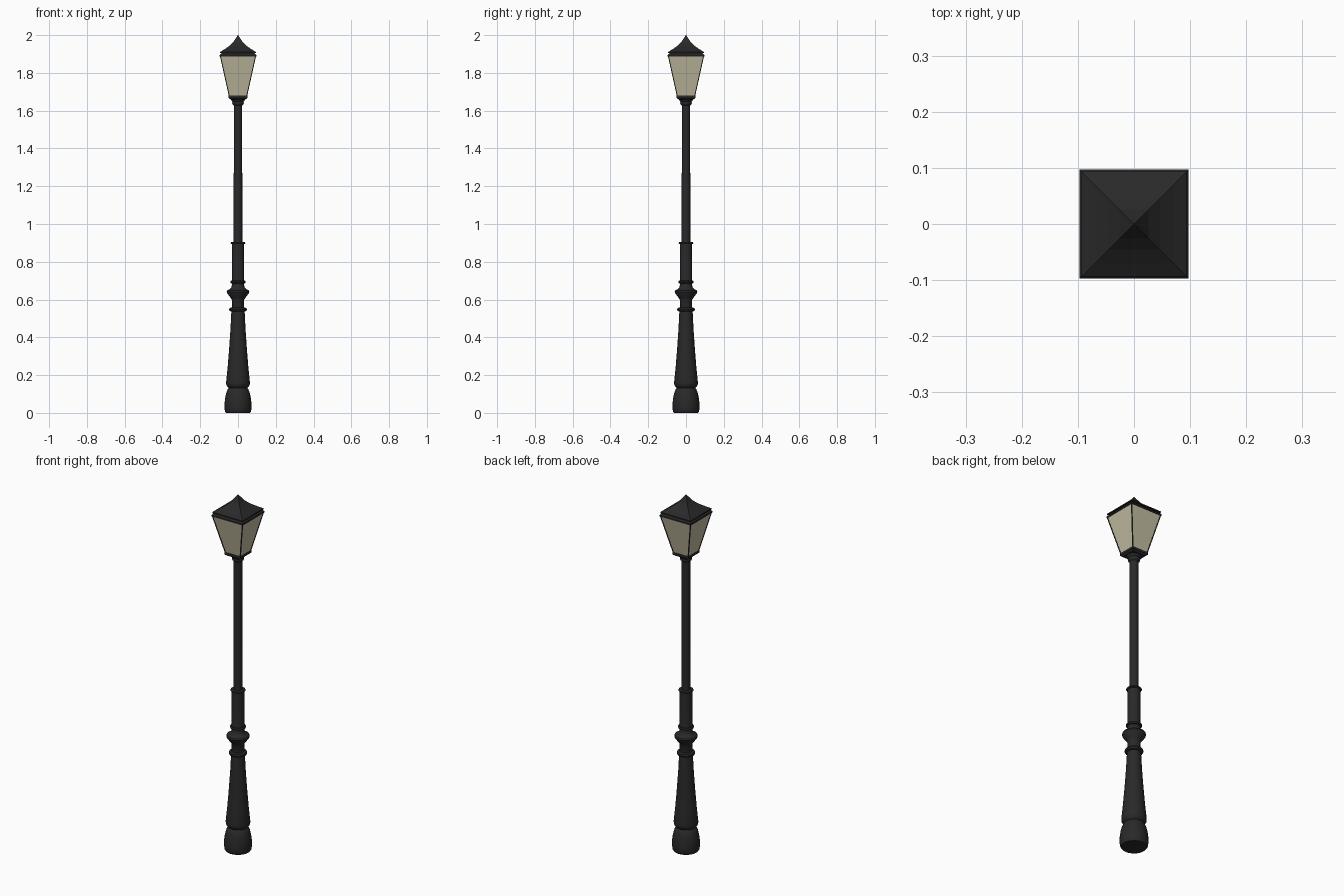
import bpy, bmesh, math

if "Cube" in bpy.data.objects:
    bpy.data.objects.remove(bpy.data.objects["Cube"])


def material(name, colour):
    m = bpy.data.materials.new(name)
    m.diffuse_color = colour
    m.use_nodes = True
    m.node_tree.nodes["Principled BSDF"].inputs["Base Color"].default_value = m.diffuse_color
    return m


IRON = material("black iron", (0.022, 0.022, 0.022, 1))
GLASS = material("cream glass", (0.55, 0.51, 0.36, 0.88))


def finish(name, bm, mat, smooth=False):
    bmesh.ops.recalc_face_normals(bm, faces=bm.faces)
    me = bpy.data.meshes.new(name)
    bm.to_mesh(me)
    bm.free()
    me.materials.append(mat)
    ob = bpy.data.objects.new(name, me)
    bpy.context.collection.objects.link(ob)
    if smooth:
        bpy.ops.object.select_all(action='DESELECT')
        ob.select_set(True)
        bpy.context.view_layer.objects.active = ob
        bpy.ops.object.shade_smooth_by_angle(angle=math.radians(35))
    return ob


def turned(name, profile, mat, sides=32, smooth=True):
    """Stack rings of (radius, z); with 4 sides the radius is the half width."""
    bm = bmesh.new()
    square = sides == 4
    k, turn = (math.sqrt(2), math.pi / 4) if square else (1, 0)
    rings = []
    for r, z in profile:
        angles = [turn + i * math.tau / sides for i in range(sides)]
        rings.append([bm.verts.new((r * k * math.cos(a), r * k * math.sin(a), z)) for a in angles])
    for a, b in zip(rings, rings[1:]):
        for i in range(sides):
            j = (i + 1) % sides
            bm.faces.new((a[i], a[j], b[j], b[i]))
    bm.faces.new(rings[0])
    bm.faces.new(rings[-1])
    return finish(name, bm, mat, smooth and not square)


# Rounded foot
turned("foot", [(0.064, 0), (0.069, 0.008), (0.072, 0.03), (0.071, 0.055), (0.067, 0.085),
                (0.061, 0.11), (0.053, 0.128), (0.045, 0.135)], IRON)
# Tapered lower column
turned("lower_column", [(0.042, 0.128), (0.052, 0.134), (0.062, 0.148), (0.063, 0.16),
                        (0.055, 0.24), (0.047, 0.34), (0.040, 0.44), (0.035, 0.54)], IRON)
# Upper sleeve with flared collar
turned("sleeve", [(0.033, 0.535), (0.033, 0.60), (0.040, 0.61), (0.057, 0.633), (0.060, 0.641),
                  (0.057, 0.649), (0.046, 0.654), (0.036, 0.663), (0.033, 0.675),
                  (0.033, 0.90)], IRON)
# Ring mouldings
for name, z, r, h in (("lower_ring", 0.547, 0.047, 0.011), ("middle_ring", 0.693, 0.041, 0.009),
                      ("top_ring", 0.899, 0.039, 0.007)):
    turned(name, [(r - 0.012, z - h), (r - 0.003, z - h * 0.7), (r, z),
                  (r - 0.003, z + h * 0.7), (r - 0.012, z + h)], IRON)
# Slim post and lantern neck
turned("post", [(0.023, 0.89), (0.022, 1.65)], IRON, 24)
turned("neck", [(0.022, 1.628), (0.029, 1.634), (0.031, 1.641), (0.029, 1.648), (0.034, 1.652),
                (0.037, 1.658), (0.037, 1.666)], IRON)

# Lantern floor, glass box and roof
turned("lantern_floor", [(0.040, 1.660), (0.050, 1.668), (0.050, 1.680)], IRON, 4)
turned("glass", [(0.046, 1.676), (0.0945, 1.893)], GLASS, 4)
turned("roof_rim", [(0.097, 1.887), (0.097, 1.895), (0.088, 1.904)], IRON, 4)
turned("roof", [(0.094, 1.905), (0.094, 1.911), (0.070, 1.926), (0.046, 1.943), (0.026, 1.962),
                (0.011, 1.984), (0.001, 2.0)], IRON, 4)

# Thin corner bars of the lantern
bm = bmesh.new()
w = 0.005
for sx in (-1, 1):
    for sy in (-1, 1):
        rings = []
        for h, z in ((0.048, 1.676), (0.0965, 1.893)):
            corners = ((h, h), (h - w, h), (h - w, h - w), (h, h - w))
            rings.append([bm.verts.new((sx * x, sy * y, z)) for x, y in corners])
        lo, hi = rings
        bm.faces.new(lo)
        bm.faces.new(hi)
        for i in range(4):
            j = (i + 1) % 4
            bm.faces.new((lo[i], lo[j], hi[j], hi[i]))
finish("corner_bars", bm, IRON)
